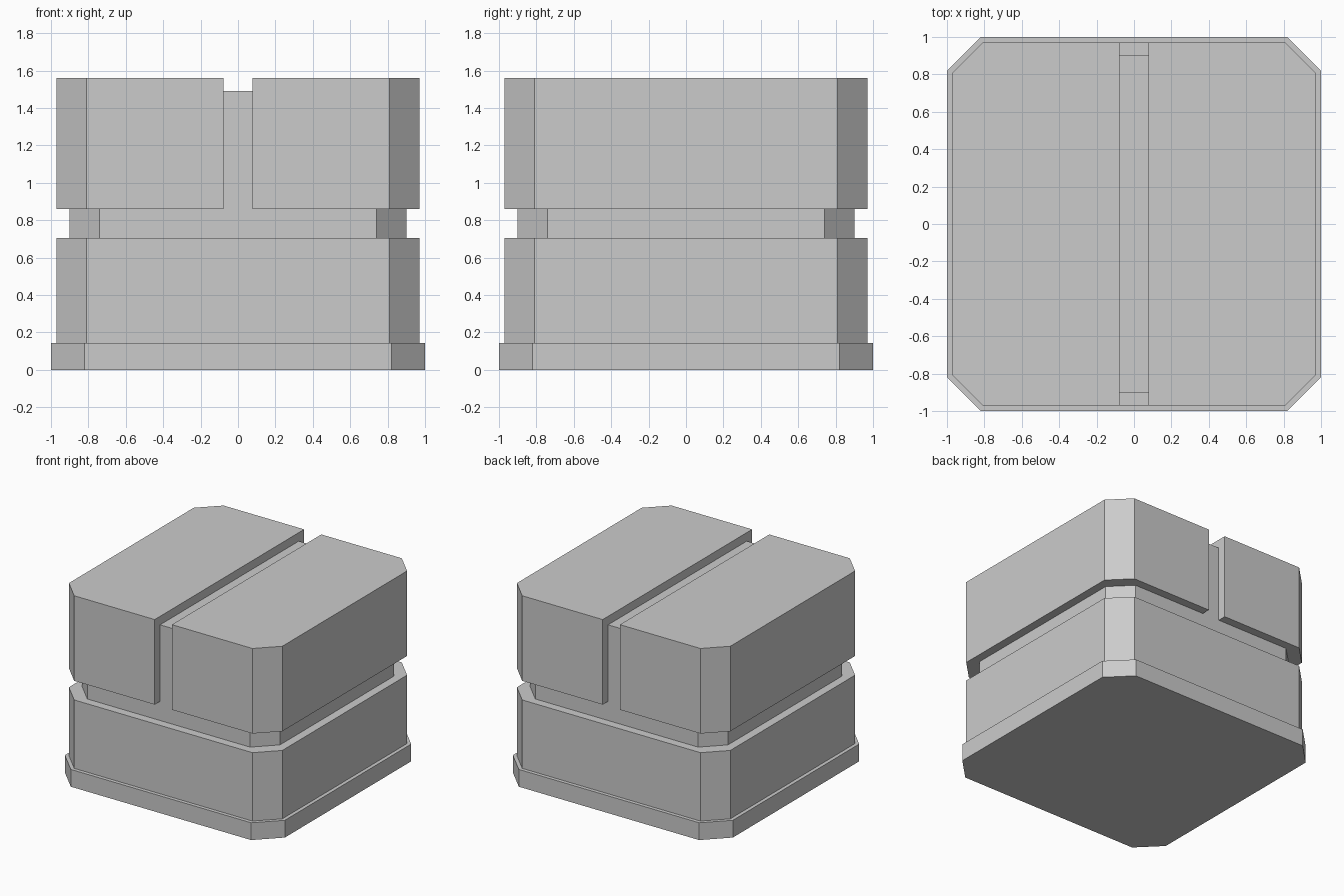
import bpy
import bmesh

if "Cube" in bpy.data.objects:
    bpy.data.objects.remove(bpy.data.objects["Cube"])


def octagon(half, corner):
    """Square outline with chamfered corners, counter-clockwise."""
    h, c = half, corner
    return [(c, -h), (h, -c), (h, c), (c, h), (-c, h), (-h, c), (-h, -c), (-c, -h)]


def prism(name, outline, z0, z1):
    """Extrude a flat outline from z0 up to z1."""
    bm = bmesh.new()
    face = bm.faces.new([bm.verts.new((x, y, z0)) for x, y in outline])
    top = bmesh.ops.extrude_face_region(bm, geom=[face])["geom"]
    bmesh.ops.translate(bm, vec=(0, 0, z1 - z0),
                        verts=[g for g in top if isinstance(g, bmesh.types.BMVert)])
    if not any(f.normal.z < -0.5 for f in bm.faces) or len(bm.faces) < len(outline) + 2:
        bm.faces.ensure_lookup_table()
    bmesh.ops.recalc_face_normals(bm, faces=bm.faces)
    mesh = bpy.data.meshes.new(name)
    bm.to_mesh(mesh)
    bm.free()
    obj = bpy.data.objects.new(name, mesh)
    bpy.context.collection.objects.link(obj)
    return obj


BASE_TOP, BODY_TOP, BLOCK_BOTTOM, CORE_TOP, TOP = 0.142, 0.704, 0.861, 1.49, 1.56
SLOT = 0.078

# Plinth, lower body and the recessed core seen in the grooves
prism("base_plinth", octagon(1.0, 0.82), 0, BASE_TOP)
prism("lower_body", octagon(0.97, 0.81), BASE_TOP, BODY_TOP)
prism("inner_core", octagon(0.90, 0.74), BODY_TOP, CORE_TOP)

# Two upper blocks either side of the slot, one mirrored from the other
right_half = [(SLOT, -0.97)] + octagon(0.97, 0.81)[:4] + [(SLOT, 0.97)]
blocks = prism("upper_blocks", right_half, BLOCK_BOTTOM, TOP)
mirror = blocks.modifiers.new("mirror", "MIRROR")
mirror.use_axis[0] = True
mirror.use_clip = False
